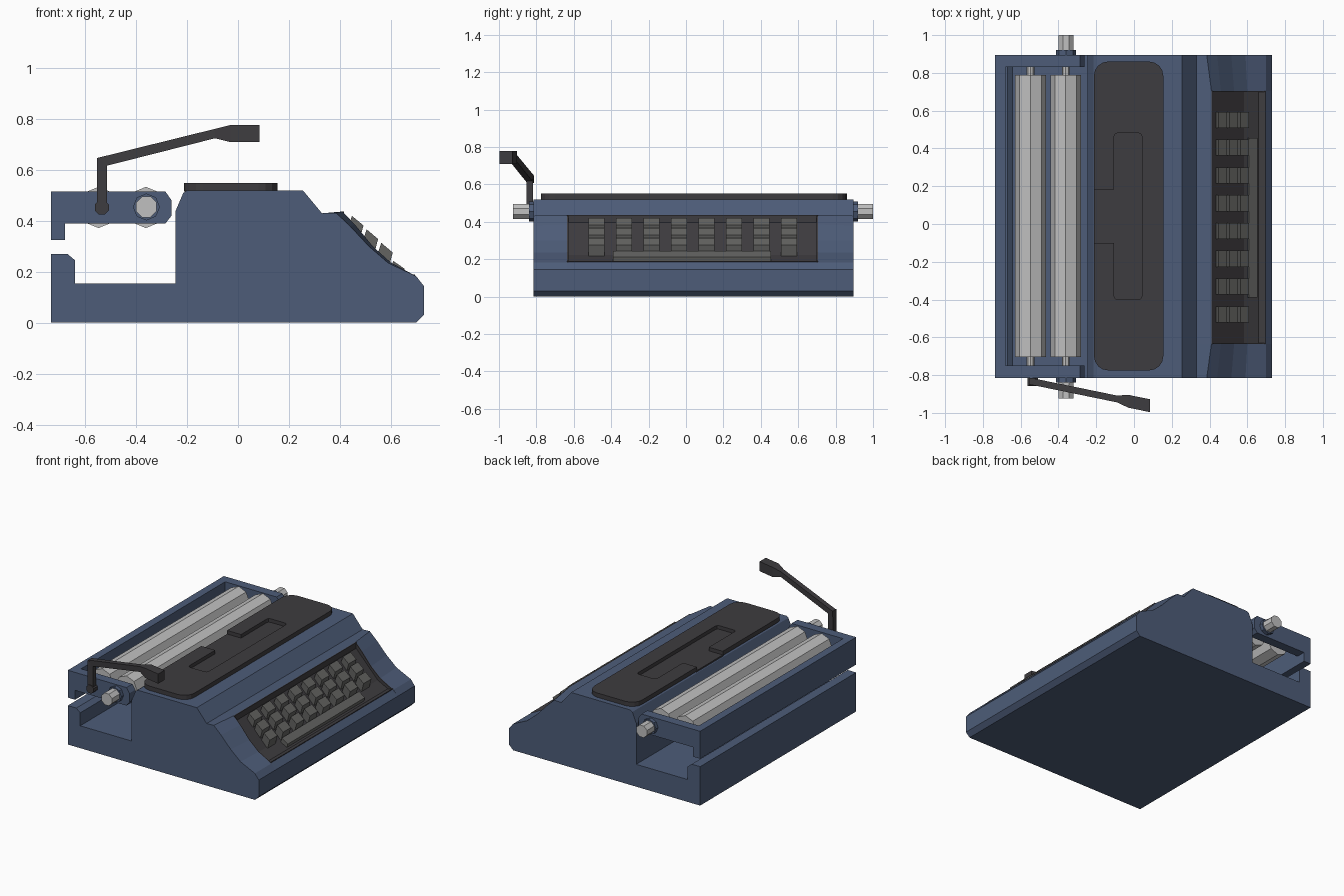
import bpy, bmesh, math
from mathutils import Vector

if "Cube" in bpy.data.objects:
    bpy.data.objects.remove(bpy.data.objects["Cube"])


def material(name, rgb):
    m = bpy.data.materials.new(name)
    m.diffuse_color = (*rgb, 1)
    m.use_nodes = True
    m.node_tree.nodes["Principled BSDF"].inputs["Base Color"].default_value = m.diffuse_color
    return m


BLUE = material("slate blue", (0.075, 0.108, 0.19))
DARK = material("charcoal", (0.048, 0.045, 0.05))
KEY = material("key grey", (0.125, 0.125, 0.12))
METAL = material("light grey", (0.53, 0.53, 0.53))


def loft(name, ring_a, ring_b, mat):
    """Solid between two closed rings with the same number of points."""
    bm = bmesh.new()
    a = [bm.verts.new(p) for p in ring_a]
    b = [bm.verts.new(p) for p in ring_b]
    n = len(a)
    bm.faces.new(a)
    bm.faces.new(b[::-1])
    for i in range(n):
        j = (i + 1) % n
        bm.faces.new((a[j], a[i], b[i], b[j]))
    bmesh.ops.recalc_face_normals(bm, faces=bm.faces)
    me = bpy.data.meshes.new(name)
    bm.to_mesh(me)
    bm.free()
    me.materials.append(mat)
    ob = bpy.data.objects.new(name, me)
    bpy.context.collection.objects.link(ob)
    return ob


def prism_y(name, prof, y0, y1, mat, prof2=None):
    return loft(name, [(x, y0, z) for x, z in prof],
                [(x, y1, z) for x, z in (prof2 or prof)], mat)


def prism_z(name, outline, z0, z1, mat):
    return loft(name, [(x, y, z0) for x, y in outline], [(x, y, z1) for x, y in outline], mat)


def box_xz(x0, x1, z0, z1):
    return [(x0, z0), (x1, z0), (x1, z1), (x0, z1)]


def octagon(cx, cz, r, turn=0.0):
    return [(cx + r * math.cos(turn + i * math.pi / 4),
             cz + r * math.sin(turn + i * math.pi / 4)) for i in range(8)]


def arc(cx, cy, r, start, end, steps=4):
    """Corner points, angles in degrees."""
    return [(cx + r * math.cos(math.radians(start + (end - start) * i / steps)),
             cy + r * math.sin(math.radians(start + (end - start) * i / steps)))
            for i in range(steps + 1)]


Y0, Y1 = -0.815, 0.895          # body ends
W0, W1 = -0.635, 0.705          # keyboard well ends

# Body: side profile, with a keyboard well in the middle section
rear = [(0.33, 0.43), (0.255, 0.52), (-0.2, 0.52), (-0.215, 0.51), (-0.245, 0.44),
        (-0.245, 0.155), (-0.64, 0.155), (-0.64, 0.245), (-0.67, 0.27),
        (-0.735, 0.27), (-0.735, 0.0), (0.70, 0.0), (0.73, 0.03), (0.73, 0.145)]
outer_slope = [(0.70, 0.183), (0.59, 0.235), (0.515, 0.30), (0.44, 0.38), (0.385, 0.432)]
inner_slope = [(0.70, 0.183), (0.60, 0.237), (0.53, 0.30), (0.46, 0.385), (0.41, 0.437)]
floor = [(0.695, 0.185), (0.66, 0.172), (0.58, 0.212), (0.41, 0.39), (0.41, 0.437)]
prism_y("body_left", rear + outer_slope, Y0, W0, BLUE, rear + inner_slope)
prism_y("body_right", rear + inner_slope, W1, Y1, BLUE, rear + outer_slope)
prism_y("body_middle", rear + floor, W0, W1, BLUE)

# Dark lining of the keyboard well
lining_top = [(0.417, 0.437), (0.417, 0.397), (0.583, 0.221), (0.66, 0.181), (0.695, 0.19)]
prism_y("keyboard_well_floor", floor + lining_top, W0, W1, DARK)
for side, y in (("left", W0), ("right", W1 - 0.006)):
    prism_y("keyboard_well_" + side, floor + inner_slope[::-1][1:], y, y + 0.006, DARK)

# Keys: three rows of eight, and the space bar
for row in range(3):
    x, z = 0.448 + 0.0575 * row, 0.42 - 0.053 * row
    prof = [(x, z), (x + 0.045, z - 0.038), (x + 0.028, z - 0.102), (x - 0.02, z - 0.062)]
    for col in range(8):
        y = -0.478 + 0.147 * col
        prism_y(f"key_{row + 1}_{col + 1}", prof, y - 0.0425, y + 0.0425, KEY)
prism_y("space_bar", [(0.61, 0.243), (0.655, 0.212), (0.645, 0.175), (0.595, 0.195)],
        -0.39, 0.455, KEY)

# Carriage: two side plates and a rear plate
plate = [(-0.735, 0.39), (-0.285, 0.39), (-0.262, 0.42), (-0.262, 0.482),
         (-0.285, 0.515), (-0.735, 0.515)]
prism_y("carriage_left", plate, Y0, -0.75, BLUE)
prism_y("carriage_right", plate, 0.83, Y1, BLUE)
prism_y("carriage_rear", box_xz(-0.735, -0.68, 0.325, 0.515), Y0, Y1, BLUE)

# Rollers, collars and knobs
for name, x in (("rear", -0.548), ("front", -0.362)):
    prism_y(f"roller_{name}", octagon(x, 0.453, 0.081), -0.705, 0.79, METAL)
    prism_y(f"roller_axle_{name}", octagon(x, 0.453, 0.02), -0.76, 0.84, METAL)
for name, a, b, c in (("left", Y0, -0.84, -0.925), ("right", Y1, 0.92, 1.0)):
    prism_y(f"collar_{name}", octagon(-0.36, 0.455, 0.053), a, b, BLUE)
    prism_y(f"knob_{name}", octagon(-0.36, 0.455, 0.044, math.pi / 8), b, c, METAL)

# Ribbon cover with a slot open to the rear
x0, x1, y0, y1, r = -0.212, 0.155, -0.775, 0.86, 0.075
s0, s1, t0, t1, q = -0.105, 0.042, -0.40, 0.482, 0.018
cover = (arc(x0 + r, y0 + r, r, 180, 270) + arc(x1 - r, y0 + r, r, 270, 360)
         + arc(x1 - r, y1 - r, r, 0, 90) + arc(x0 + r, y1 - r, r, 90, 180))
slot = ([(x0, 0.183), (s0, 0.183)] + arc(s0 + q, t1 - q, q, 180, 90, 2)
        + arc(s1 - q, t1 - q, q, 90, 0, 2) + arc(s1 - q, t0 + q, q, 0, -90, 2)
        + arc(s0 + q, t0 + q, q, -90, -180, 2) + [(s0, -0.1), (x0, -0.1)])
prism_z("ribbon_cover", cover + slot, 0.52, 0.55, DARK)
prism_z("ribbon_cover_floor", [(x0, -0.11), (s0 - 0.01, -0.11), (s0 - 0.01, t0 - 0.01),
                               (s1 + 0.01, t0 - 0.01), (s1 + 0.01, t1 + 0.01),
                               (s0 - 0.01, t1 + 0.01), (s0 - 0.01, 0.19), (x0, 0.19)],
        0.515, 0.525, DARK)


# Return lever: pivot, post, swept arm and handle
def section(x, zlo, zhi, half):
    mid = -0.835 - 0.205 * (x + 0.535)
    return [(x, mid - half, zlo), (x, mid + half, zlo), (x, mid + half, zhi), (x, mid - half, zhi)]


prism_y("lever_pivot", octagon(-0.535, 0.453, 0.03, math.pi / 8), -0.858, Y0, DARK)
prism_y("lever_post", [(-0.555, 0.453), (-0.515, 0.453), (-0.515, 0.625), (-0.555, 0.647)],
        -0.854, -0.818, DARK)
stations = [section(-0.555, 0.607, 0.647, 0.018), section(-0.09, 0.725, 0.762, 0.018),
            section(-0.03, 0.71, 0.777, 0.034), section(0.085, 0.71, 0.777, 0.034)]
for name, a, b in zip(("lever_arm", "lever_neck", "lever_handle"), stations, stations[1:]):
    loft(name, a, b, DARK)
